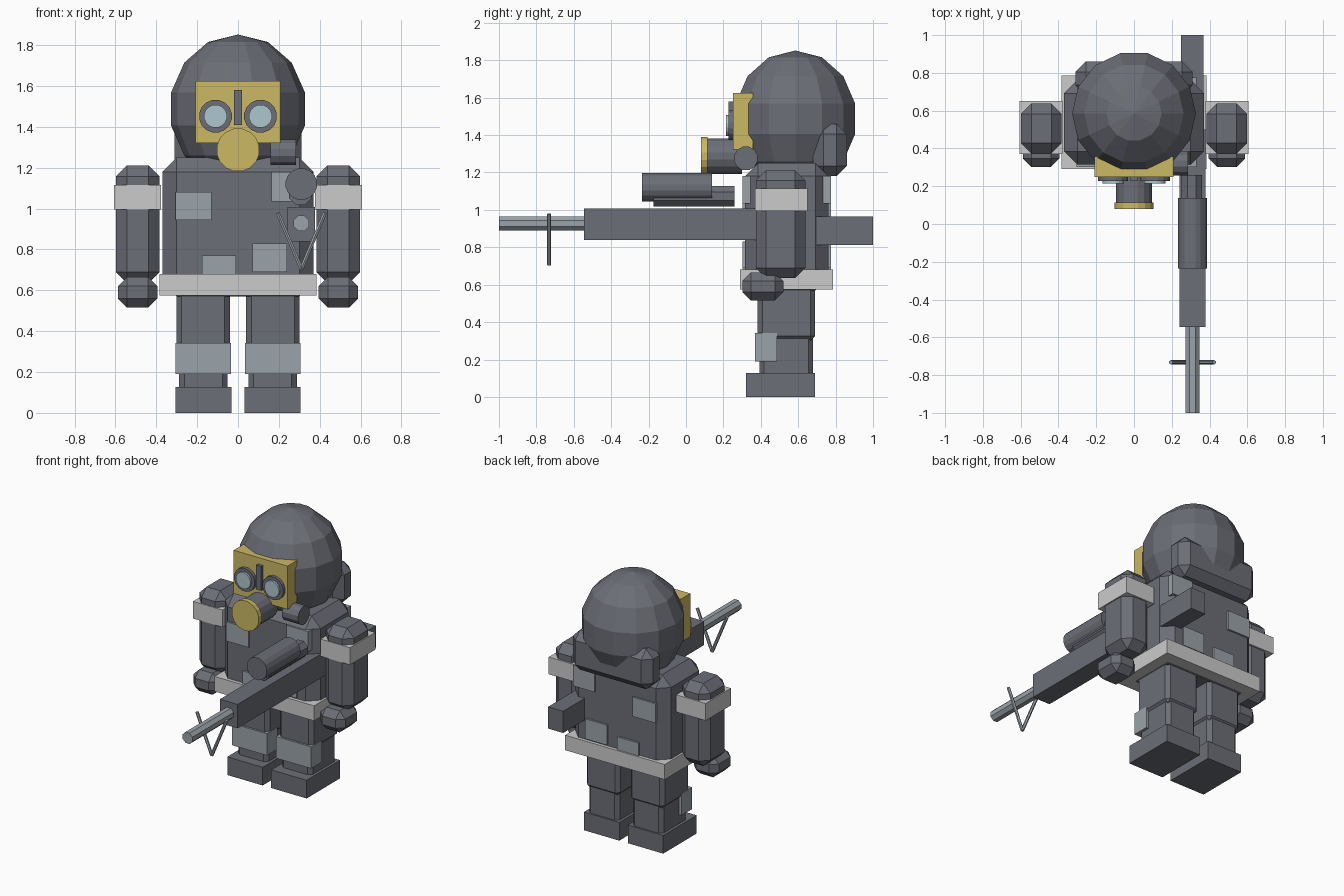
import bpy, bmesh, math
from mathutils import Matrix, Vector

if "Cube" in bpy.data.objects:
    bpy.data.objects.remove(bpy.data.objects["Cube"])


def material(name, r, g, b):
    m = bpy.data.materials.new(name)
    m.diffuse_color = (r, g, b, 1)
    m.use_nodes = True
    m.node_tree.nodes["Principled BSDF"].inputs["Base Color"].default_value = m.diffuse_color
    return m


DARK = material("dark grey", 0.15, 0.157, 0.185)
LIGHT = material("light grey", 0.60, 0.60, 0.60)
PATCH = material("steel grey", 0.33, 0.37, 0.40)
GOLD = material("mask yellow", 0.60, 0.48, 0.13)
LENS = material("lens blue", 0.42, 0.57, 0.62)


def finish(name, bm, mat):
    bmesh.ops.recalc_face_normals(bm, faces=bm.faces)
    me = bpy.data.meshes.new(name)
    bm.to_mesh(me)
    bm.free()
    me.materials.append(mat)
    ob = bpy.data.objects.new(name, me)
    bpy.context.collection.objects.link(ob)
    return ob


def box(name, x, y, z, mat=DARK, bevel=0):
    """Box from (min, max) ranges, optionally chamfered."""
    bm = bmesh.new()
    bmesh.ops.create_cube(bm, size=1)
    for v in bm.verts:
        v.co = [(a + b) / 2 + c * (b - a) for (a, b), c in zip((x, y, z), v.co)]
    if bevel:
        bmesh.ops.bevel(bm, geom=bm.edges[:], offset=bevel, segments=1,
                        affect='EDGES', profile=0.5)
    return finish(name, bm, mat)


def rod(name, p, q, r, mat=DARK, sides=12):
    """Straight cylinder from p to q."""
    p, q = Vector(p), Vector(q)
    d = q - p
    bm = bmesh.new()
    turn = d.to_track_quat('Z', 'Y').to_matrix().to_4x4()
    bmesh.ops.create_cone(bm, cap_ends=True, segments=sides, radius1=r, radius2=r,
                          depth=d.length,
                          matrix=Matrix.Translation((p + q) / 2) @ turn
                          @ Matrix.Rotation(math.pi / sides, 4, 'Z'))
    return finish(name, bm, mat)


def pair(name, x, *args, **kw):
    """Mirrored left and right boxes."""
    box("left_" + name, x, *args, **kw)
    box("right_" + name, (-x[1], -x[0]), *args, **kw)


# Helmet: squat faceted ball with a corner facing forward, plus neck guard
bm = bmesh.new()
bmesh.ops.create_uvsphere(bm, u_segments=14, v_segments=7, radius=1,
                          matrix=Matrix.Translation((0, 0.585, 1.487))
                          @ Matrix.Diagonal((0.336, 0.336, 0.365, 1))
                          @ Matrix.Rotation(math.pi / 2, 4, 'Z'))
finish("helmet", bm, DARK)
box("neck_guard", (-0.31, 0.31), (0.68, 0.86), (1.18, 1.46), bevel=0.055)

# Torso, belt and patches on front and back
box("torso", (-0.37, 0.37), (0.315, 0.762), (0.57, 1.25), bevel=0.07)
box("belt", (-0.385, 0.385), (0.29, 0.785), (0.575, 0.68), LIGHT)
patches = [((-0.305, -0.13), (0.945, 1.08)), ((0.07, 0.24), (0.69, 0.83)),
           ((-0.175, -0.01), (0.64, 0.77)), ((0.165, 0.33), (1.035, 1.18))]
for i, (x, z) in enumerate(patches):
    box(f"front_patch_{i}", x, (0.302, 0.355), z, PATCH)
    box(f"back_patch_{i}", x, (0.725, 0.775), z, PATCH)

# Arms and legs
pair("arm", (0.383, 0.598), (0.373, 0.638), (0.635, 1.212), bevel=0.055)
pair("arm_band", (0.378, 0.607), (0.37, 0.65), (0.995, 1.115), LIGHT)
pair("hand", (0.395, 0.588), (0.302, 0.52), (0.515, 0.665), bevel=0.045)
pair("upper_leg", (0.04, 0.302), (0.383, 0.69), (0.30, 0.60), bevel=0.025)
pair("lower_leg", (0.052, 0.288), (0.392, 0.68), (0.10, 0.34), bevel=0.025)
pair("knee_pad", (0.035, 0.307), (0.37, 0.487), (0.19, 0.342), PATCH)
pair("boot", (0.033, 0.307), (0.32, 0.69), (0, 0.127))

# Gas mask
box("mask_plate", (-0.208, 0.208), (0.25, 0.357), (1.322, 1.625), GOLD)
for side, x in (("left", 0.11), ("right", -0.11)):
    rod(side + "_goggle_ring", (x, 0.30, 1.452), (x, 0.228, 1.452), 0.081, DARK, 16)
    rod(side + "_goggle_lens", (x, 0.30, 1.452), (x, 0.214, 1.452), 0.057, LENS, 16)
box("nose_bar", (-0.019, 0.019), (0.228, 0.28), (1.41, 1.58))
rod("breather", (0, 0.30, 1.287), (0, 0.113, 1.287), 0.097, DARK, 16)
rod("breather_cap", (0, 0.114, 1.287), (0, 0.08, 1.287), 0.106, GOLD, 16)
rod("side_filter", (0.16, 0.32, 1.275), (0.285, 0.32, 1.275), 0.065, DARK, 12)

# Long gun
GX = 0.31
box("gun_body", (0.242, 0.378), (-0.545, 0.50), (0.84, 1.007))
box("gun_stock", (0.25, 0.367), (0.45, 1.0), (0.813, 0.965))
rod("gun_barrel", (GX, -1.0, 0.928), (GX, -0.5, 0.928), 0.041, PATCH, 8)
rod("gun_scope", (GX, -0.235, 1.12), (GX, 0.138, 1.12), 0.078, DARK, 16)
rod("scope_mount", (0.305, -0.175, 1.073), (0.305, 0.26, 1.073), 0.06, DARK, 8)
for side, x in (("left", 0.425), ("right", 0.195)):
    rod(side + "_bipod_leg", (GX, -0.732, 0.705), (x, -0.732, 0.978), 0.011, PATCH, 6)
